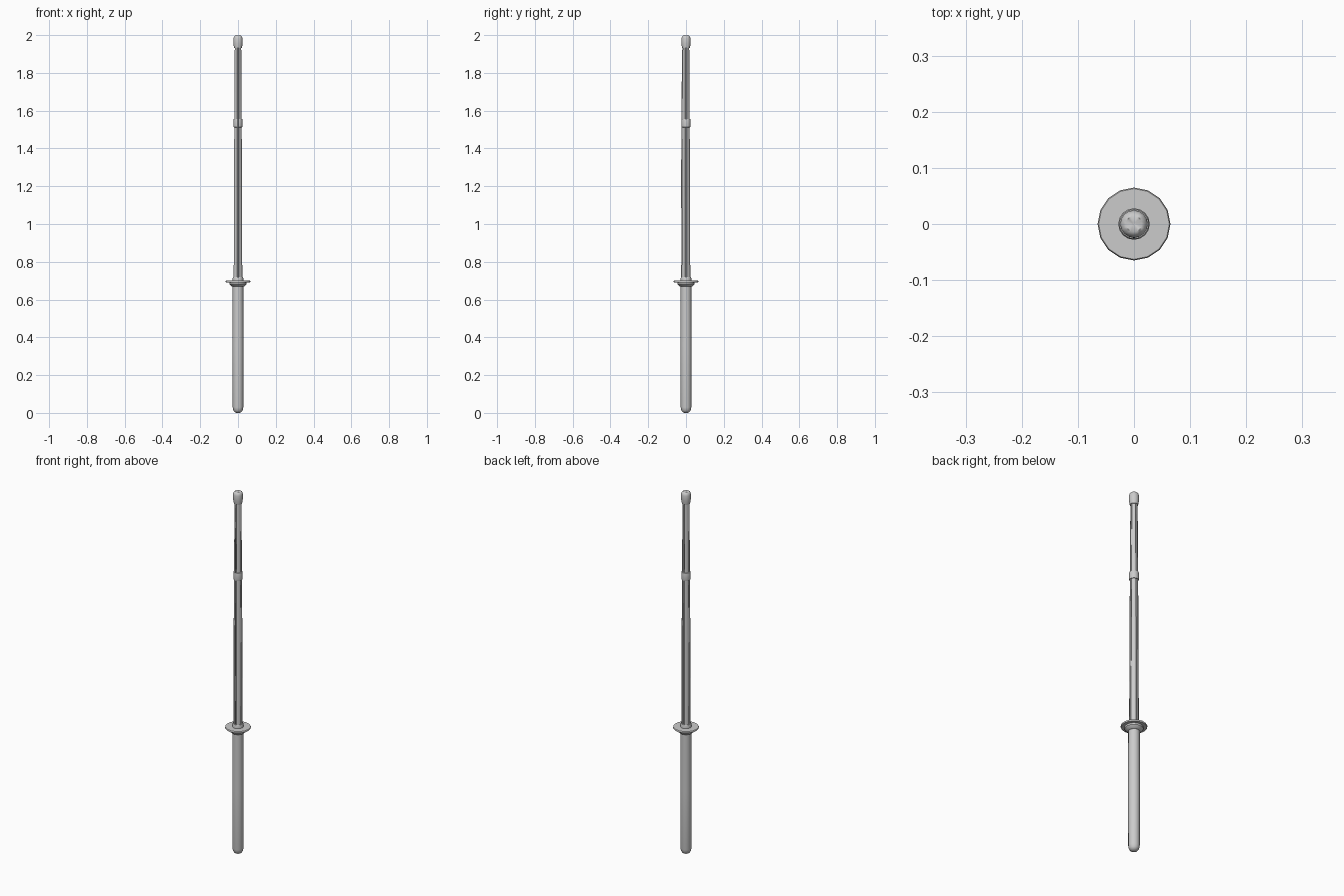
import bpy, math
from math import sin, cos, pi

if "Cube" in bpy.data.objects:
    bpy.data.objects.remove(bpy.data.objects["Cube"])


def finish(name, verts, faces, angle=40):
    me = bpy.data.meshes.new(name)
    me.from_pydata(verts, [], faces)
    me.update()
    ob = bpy.data.objects.new(name, me)
    bpy.context.collection.objects.link(ob)
    bpy.ops.object.select_all(action='DESELECT')
    ob.select_set(True)
    bpy.context.view_layer.objects.active = ob
    bpy.ops.object.mode_set(mode='EDIT')
    bpy.ops.mesh.select_all(action='SELECT')
    bpy.ops.mesh.normals_make_consistent(inside=False)
    bpy.ops.object.mode_set(mode='OBJECT')
    bpy.ops.object.shade_smooth_by_angle(angle=math.radians(angle))
    return ob


def loft(name, rings, angle=40):
    """Skin a stack of equal-sized rings and cap both ends."""
    n = len(rings[0])
    verts = [v for r in rings for v in r]
    faces = [(k * n + i, k * n + (i + 1) % n, (k + 1) * n + (i + 1) % n, (k + 1) * n + i)
             for k in range(len(rings) - 1) for i in range(n)]
    faces += [tuple(range(n)), tuple(range(len(verts) - n, len(verts)))]
    return finish(name, verts, faces, angle)


def lathe(name, profile, n=16, angle=40):
    return loft(name, [[(r * cos(2 * pi * i / n), r * sin(2 * pi * i / n), z)
                        for i in range(n)] for r, z in profile], angle)


# Leather-wrapped handle with a rounded butt
lathe("handle", [(0.008, 0), (0.018, 0.005), (0.025, 0.014), (0.028, 0.03),
                 (0.029, 0.35), (0.028, 0.68)])

# Guard stop below, thin disc, and collar above
lathe("guard_stop", [(0.028, 0.668), (0.034, 0.669), (0.046, 0.682), (0.046, 0.692)])
lathe("guard_disc", [(0.063, 0.691), (0.065, 0.694), (0.065, 0.697), (0.063, 0.70)])
lathe("guard_collar", [(0.028, 0.695), (0.028, 0.714), (0.026, 0.719), (0.022, 0.719)])

# Four rounded bamboo slats separated by grooves
gap = 0.0012
levels = [(0.64, 0.0235), (1.1, 0.0225), (1.53, 0.020), (1.96, 0.0175)]
for q in range(4):
    rings = []
    for z, R in levels:
        section = [(gap, gap), (R * 0.86, gap)]
        section += [(R * cos(math.radians(a)), R * sin(math.radians(a)))
                    for a in (14, 30, 45, 60, 76)]
        section += [(gap, R * 0.86)]
        c, s = cos(q * pi / 2), sin(q * pi / 2)
        rings.append([(x * c - y * s, x * s + y * c, z) for x, y in section])
    loft("bamboo_slat_%d" % (q + 1), rings, 35)

# Tension string along the front of the blade
string_path = [(0.70, 0.025), (1.1, 0.0242), (1.53, 0.0228), (1.95, 0.019)]
loft("tension_string", [[(0.002 * cos(i * pi / 3), -d + 0.002 * sin(i * pi / 3), z)
                         for i in range(6)] for z, d in string_path])

# Leather binding around the blade
lathe("binding", [(0.020, 1.512), (0.023, 1.513), (0.024, 1.518),
                  (0.024, 1.55), (0.023, 1.555), (0.019, 1.556)])

# Tip cap with a puckered top
n = 16
rings = []
for r, z, pucker in [(0.018, 1.931, 0), (0.0205, 1.932, 0), (0.0245, 1.955, 0),
                     (0.0245, 1.982, 0), (0.021, 1.994, 0.001),
                     (0.014, 1.9985, 0.0015), (0.003, 1.996, 0)]:
    rings.append([(r * cos(2 * pi * i / n), r * sin(2 * pi * i / n),
                   z + pucker * cos(4 * 2 * pi * i / n + pi)) for i in range(n)])
loft("tip_cap", rings, 50)
